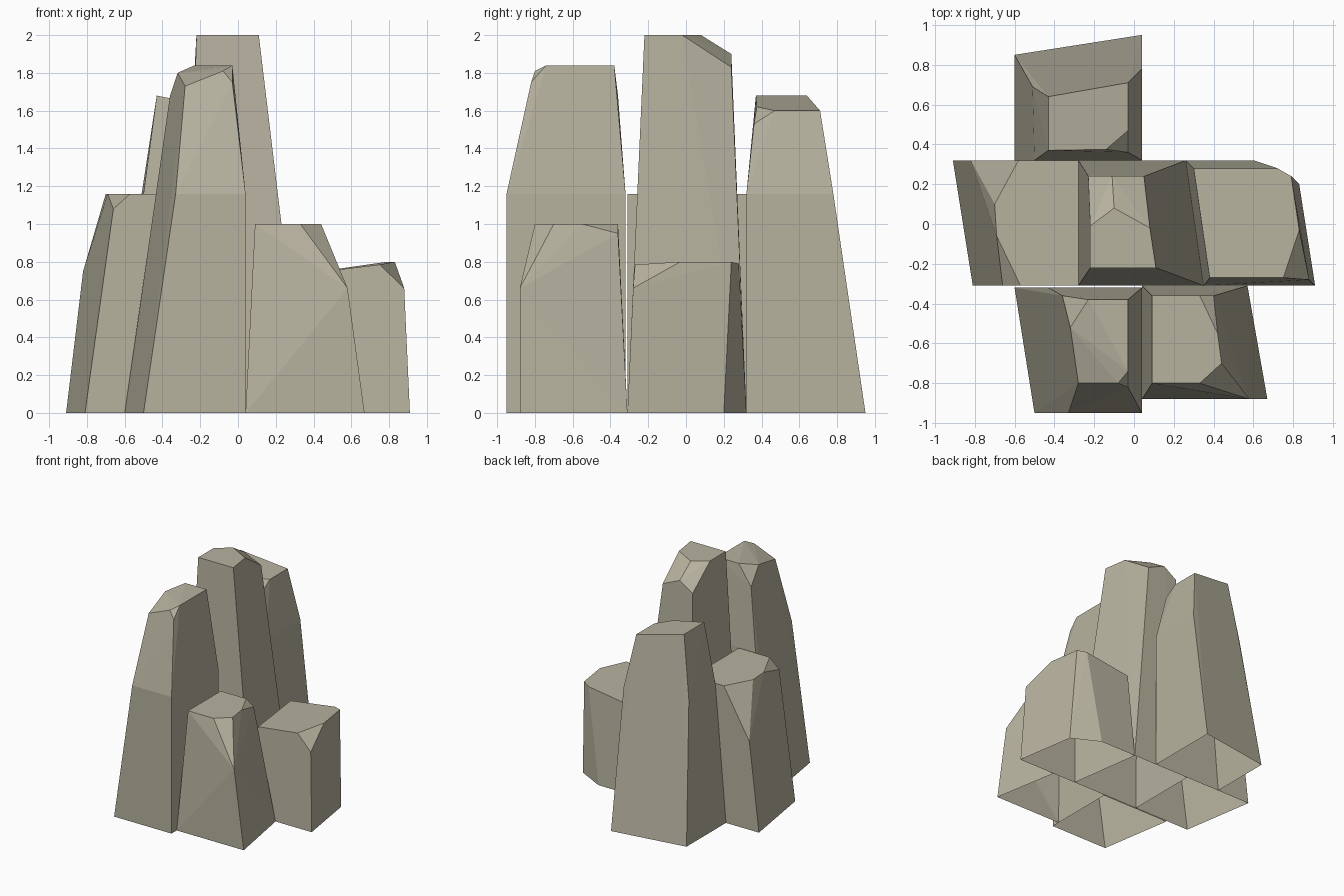
import bpy
import bmesh

cube = bpy.data.objects.get("Cube")
if cube:
    bpy.data.objects.remove(cube, do_unlink=True)

# One flat stone colour
stone = bpy.data.materials.new("warm grey stone")
stone.use_nodes = True
colour = (.475, .447, .347, 1)
stone.diffuse_color = colour
for node in stone.node_tree.nodes:
    if node.type == "BSDF_PRINCIPLED":
        node.inputs["Base Color"].default_value = colour
        node.inputs["Roughness"].default_value = .9

SHOULDER_HEIGHT = 1.16


def at_height(outline, height):
    return [(x, y, height) for x, y in outline]


def rock_column(name, foot, cap_height, cap, chips, shoulder=()):
    """Faceted column: foot outline, optional shoulder, flat cap and chipped corners."""
    points = at_height(foot, 0) + at_height(shoulder, SHOULDER_HEIGHT)
    points += at_height(cap, cap_height) + list(chips)

    bm = bmesh.new()
    for point in points:
        bm.verts.new(point)
    hull = bmesh.ops.convex_hull(bm, input=bm.verts[:])
    loose = {v for v in hull["geom_interior"] + hull["geom_unused"]
             if isinstance(v, bmesh.types.BMVert)}
    bmesh.ops.delete(bm, geom=list(loose), context="VERTS")
    bmesh.ops.dissolve_limit(bm, angle_limit=.03, verts=bm.verts[:], edges=bm.edges[:])
    bmesh.ops.recalc_face_normals(bm, faces=bm.faces[:])

    # The underside is open
    underside = [f for f in bm.faces if all(v.co.z < .001 for v in f.verts)]
    bmesh.ops.delete(bm, geom=underside, context="FACES_ONLY")

    mesh = bpy.data.meshes.new(name)
    bm.to_mesh(mesh)
    bm.free()
    mesh.materials.append(stone)
    column = bpy.data.objects.new(name, mesh)
    bpy.context.scene.collection.objects.link(column)
    return column


# Back row: one column with a cap that tilts down towards +x
rock_column(
    "back_column",
    foot=[(-.6, .32), (.04, .32), (.04, .95), (-.6, .85)],
    shoulder=[(-.5, .32), (.04, .32), (.04, .78), (-.51, .69)],
    cap_height=1.68,
    cap=[(-.43, .37), (-.43, .64)],
    chips=[(-.03, .71, 1.6), (-.03, .47, 1.6), (-.14, .375, 1.62), (-.03, .36, 1.53)],
)

# Middle row: low, tall and short columns side by side
rock_column(
    "middle_low_column",
    foot=[(-.91, .32), (-.81, -.31), (-.28, -.31), (-.28, .32)],
    cap_height=SHOULDER_HEIGHT,
    cap=[(-.58, .32), (-.7, .1), (-.69, -.06), (-.57, -.31), (-.28, -.31), (-.28, .32)],
    chips=[(-.82, .32, .75), (-.66, -.31, 1.08)],
)
rock_column(
    "middle_tall_column",
    foot=[(-.28, .32), (-.28, -.31), (.35, -.31), (.26, .32)],
    cap_height=2,
    cap=[(-.22, -.22), (.11, -.22), (.08, -.02), (-.1, .08), (-.22, -.01)],
    chips=[(-.11, .24, 1.9), (.05, .24, 1.83), (-.23, .24, 1.82)],
)
rock_column(
    "middle_short_column",
    foot=[(.26, .32), (.35, -.31), (.91, -.31), (.83, .2), (.6, .32)],
    cap_height=.8,
    cap=[(.83, -.03), (.79, .24)],
    chips=[(.72, .28, .79), (.3, .28, .73), (.38, -.27, .74),
           (.75, -.27, .785), (.88, -.28, .66)],
)

# Front row: tall column with a broken top, and a smaller neighbour
rock_column(
    "front_tall_column",
    foot=[(-.6, -.32), (.04, -.32), (.04, -.95), (-.5, -.95)],
    shoulder=[(-.43, -.32), (.04, -.32), (.04, -.95), (-.33, -.95)],
    cap_height=1.84,
    cap=[(-.23, -.38), (-.03, -.38), (-.03, -.74)],
    chips=[(-.36, -.36, 1.68), (-.32, -.52, 1.8), (-.28, -.8, 1.73),
           (-.08, -.8, 1.81), (-.03, -.82, 1.75)],
)
rock_column(
    "front_short_column",
    foot=[(.04, -.31), (.04, -.88), (.67, -.88), (.57, -.31)],
    cap_height=1,
    cap=[(.09, -.36), (.09, -.8), (.33, -.8), (.44, -.7), (.42, -.55), (.33, -.36)],
    chips=[(.58, -.88, .66), (.4, -.36, .95)],
)
